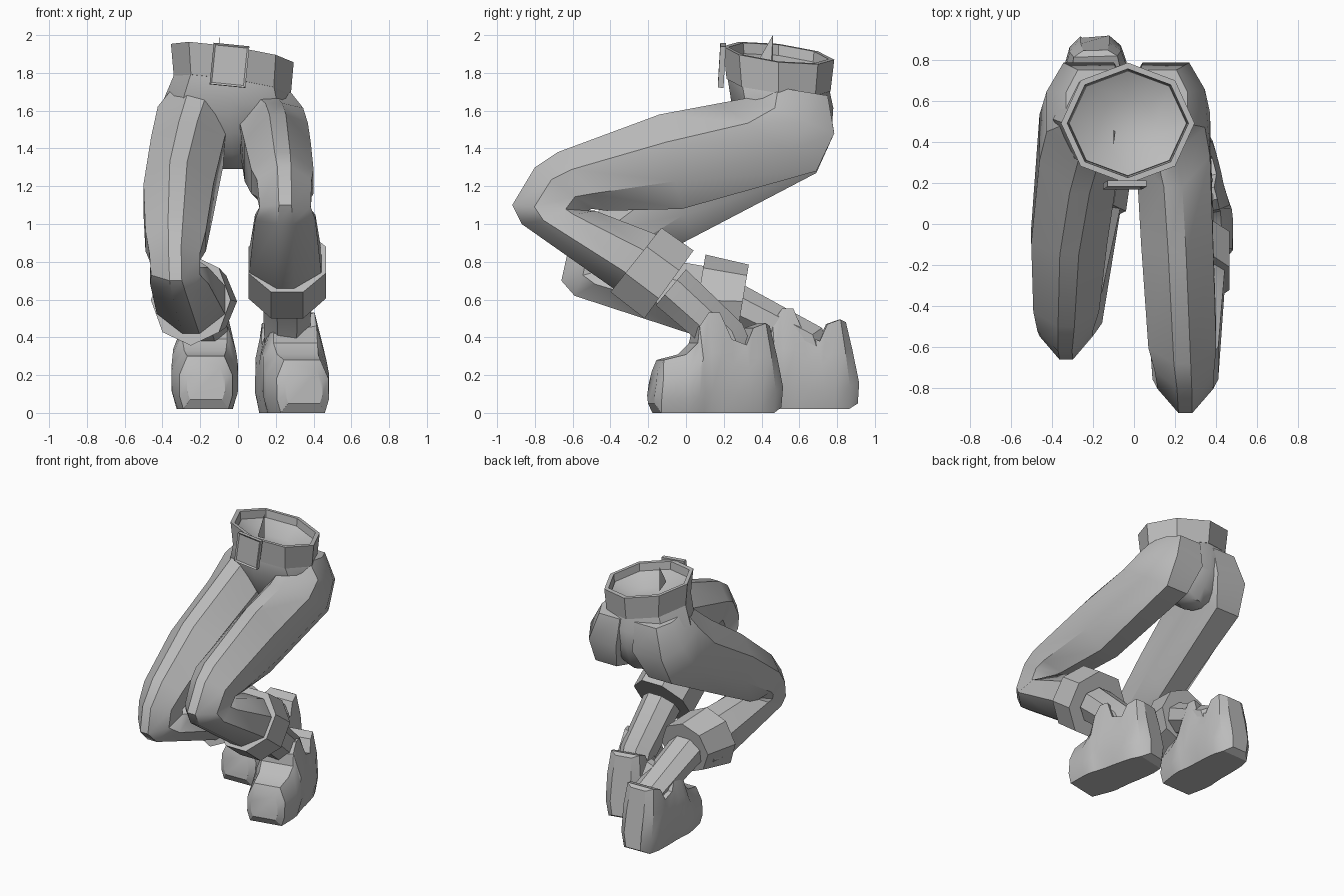
import bpy, bmesh, math
from mathutils import Vector, Matrix

cube = bpy.data.objects.get("Cube")
if cube:
    bpy.data.objects.remove(cube, do_unlink=True)

grey = bpy.data.materials.new("plain grey")
grey.use_nodes = True
grey.diffuse_color = (0.5, 0.5, 0.5, 1)
grey.node_tree.nodes["Principled BSDF"].inputs["Base Color"].default_value = (0.5, 0.5, 0.5, 1)


def finish(name, bm, angle=28):
    bmesh.ops.recalc_face_normals(bm, faces=bm.faces)
    mesh = bpy.data.meshes.new(name)
    bm.to_mesh(mesh)
    bm.free()
    mesh.materials.append(grey)
    obj = bpy.data.objects.new(name, mesh)
    bpy.context.collection.objects.link(obj)
    bpy.ops.object.select_all(action='DESELECT')
    obj.select_set(True)
    bpy.context.view_layer.objects.active = obj
    bpy.ops.object.shade_smooth_by_angle(angle=math.radians(angle))
    return obj


def loft(name, rings, closed=False, angle=28):
    """Skin a list of point rings; cap the ends unless it loops."""
    bm = bmesh.new()
    loops = [[bm.verts.new(p) for p in ring] for ring in rings]
    n = len(loops[0])
    pairs = list(zip(loops, loops[1:])) + ([(loops[-1], loops[0])] if closed else [])
    for a, b in pairs:
        for i in range(n):
            j = (i + 1) % n
            bm.faces.new((a[i], a[j], b[j], b[i]))
    if not closed:
        bm.faces.new(loops[0])
        bm.faces.new(loops[-1])
    return finish(name, bm, angle)


def limb_ring(x, w, outer, inner, seat=1.0, ridge=1.0, scale=1.0, roll=0.0):
    """Octagon from an outer to an inner (y, z) point; ridge and seat widen those two edges."""
    o, i = Vector((x, *outer)), Vector((x, *inner))
    mid, up = (o + i) / 2, (o - i) / 2 * scale
    k = 1 / math.cos(math.pi / 8)
    pts = []
    for s in range(8):
        t = math.pi / 8 + s * math.pi / 4 + roll
        height = math.sin(t)
        factor = ridge if height > .5 else seat if height < -.5 else 1
        pts.append(mid + Vector((w * scale * k * math.cos(t) * factor, 0, 0)) + up * k * height)
    return pts


# Trouser legs: x, half width, outer (y, z), inner (y, z) from hip over knee to cuff
left_leg = [
    (.12, .14, (.38, 1.74), (.75, 1.68), 1.5),
    (.155, .19, (.34, 1.67), (.785, 1.48), 1.45),
    (.19, .18, (.18, 1.64), (.69, 1.28), 1.2),
    (.21, .175, (-.14, 1.58), (-.02, 1.08)),
    (.235, .165, (-.68, 1.38), (-.42, 1.07)),
    (.245, .145, (-.8, 1.3), (-.5, 1.08)),
    (.25, .135, (-.92, 1.1), (-.52, 1.07)),
    (.25, .16, (-.87, 1.0), (-.48, 1.07)),
    (.25, .19, (-.4, .67), (-.17, .95)),
    (.26, .19, (-.24, .55), (0, .83)),
]
right_leg = [
    (-.18, .15, (.38, 1.76), (.75, 1.69), 1.5),
    (-.22, .205, (.31, 1.68), (.785, 1.48), 1.45),
    (-.265, .195, (.15, 1.54), (.69, 1.27), 1.2),
    (-.315, .185, (-.15, 1.33), (.04, .93)),
    (-.33, .16, (-.5, 1.04), (-.25, .78)),
    (-.335, .135, (-.62, .88), (-.28, .78)),
    (-.33, .13, (-.66, .7), (-.27, .8)),
    (-.31, .155, (-.59, .62), (-.22, .83)),
    (-.25, .18, (.02, .42), (.08, .78)),
    (-.22, .17, (.2, .41), (.26, .74)),
]
# Flared cuffs and the thin lower shins that run into the boots
left_cuff = [(.26, .205, (-.4, .64), (-.13, .98)), (.26, .205, (-.22, .5), (.04, .86))]
right_cuff = [(-.25, .195, (.025, .375), (.1, .82)), (-.2, .18, (.27, .41), (.33, .77))]
left_shin = [(.26, .13, (-.16, .57), (.0, .76)), (.26, .12, (.1, .35), (.3, .47)),
             (.25, .11, (.17, .2), (.38, .28))]
right_shin = [(-.2, .13, (.25, .46), (.3, .68)), (-.16, .12, (.55, .33), (.72, .45)),
              (-.16, .11, (.58, .2), (.78, .28))]

for side, leg, cuff, shin, roll in (("left", left_leg, left_cuff, left_shin, 0),
                                    ("right", right_leg, right_cuff, right_shin, math.pi / 8)):
    loft(side + "_trouser_leg", [limb_ring(*r, ridge=.6) for r in leg], angle=38)
    a, b = cuff
    loft(side + "_cuff", [limb_ring(*r, scale=s, roll=roll)
                          for r, s in ((a, .8), (a, 1), (b, 1), (b, .7))])
    loft(side + "_shin", [limb_ring(*r) for r in shin])


# Boots: sole y, top y, half width, bottom, top, top width fraction, sideways rise of the top
boot_stations = [
    (-.2, -.18, .1, .05, .22, .75, 0),
    (-.17, -.15, .14, 0, .28, .7, 0),
    (-.03, -.03, .17, 0, .31, .65, 0),
    (.03, .03, .175, 0, .37, .68, 0),
    (.06, .04, .17, 0, .44, .68, .03),
    (.1, .09, .165, 0, .49, .7, .06),
    (.16, .15, .16, 0, .49, .7, .06),
    (.22, .21, .16, 0, .39, .85, 0),
    (.31, .29, .155, 0, .36, .85, 0),
    (.37, .33, .15, 0, .45, .8, 0),
    (.45, .4, .125, 0, .475, .85, 0),
    (.5, .43, .07, .03, .46, .85, 0),
]


def boot(name, origin, turn):
    place = Matrix.Translation(origin) @ Matrix.Rotation(turn, 4, 'Z')
    rings = []
    for y0, y1, w, lo, hi, frac, rise in boot_stations:
        # the side bulges backwards low down, then leans in to the top
        half = [(.85, 0, .1), (1, .25, 0), (1, .65, .5), (frac, 1, 1)]
        outline = half + [(-u, v, s) for u, v, s in reversed(half)]
        rings.append([place @ Vector((u * w, y0 + (y1 - y0) * s, lo + (hi - lo) * v + rise * u * (v == 1)))
                      for u, v, s in outline])
    loft(name, rings, angle=32)


boot("left_boot", (.31, .01, 0), .2)
boot("right_boot", (-.175, .415, .02), .03)


# Waist frame: leans down towards the left hip and the back
def waist_ring(rx, ry, z, cx=-.03, cy=.49, lean=1.0):
    pts = []
    for s in range(8):
        t = s * math.pi / 4
        dx, dy = rx * math.cos(t), ry * math.sin(t)
        pts.append((cx + dx, cy + dy, z - lean * (.15 * dx + .12 * dy)))
    return pts


# Pelvis with a dished top
loft("pelvis", [
    waist_ring(.14, .13, 1.775),
    waist_ring(.285, .255, 1.85),
    waist_ring(.31, .27, 1.74),
    waist_ring(.355, .27, 1.63, -.04, .51, .5),
    waist_ring(.34, .23, 1.48, -.04, .54, 0),
    waist_ring(.24, .16, 1.37, -.03, .56, 0),
    waist_ring(.08, .08, 1.29, -.03, .58, 0),
], angle=40)

# Belt band
loft("belt", [
    waist_ring(.31, .275, 1.735),
    waist_ring(.325, .295, 1.905),
    waist_ring(.295, .265, 1.905),
    waist_ring(.28, .245, 1.735),
], closed=True)

# Buckle with a raised rim
bm = bmesh.new()
bmesh.ops.create_cube(bm, size=1)
bmesh.ops.scale(bm, vec=(.19, .03, .22), verts=bm.verts)
bm.normal_update()
front = min(bm.faces, key=lambda f: f.calc_center_median().y)
bmesh.ops.inset_region(bm, faces=[front], thickness=.015, depth=-.008)
turn = Matrix.Rotation(.1, 4, 'Y') @ Matrix.Rotation(-.06, 4, 'X')
bmesh.ops.transform(bm, matrix=Matrix.Translation((-.045, .19, 1.84)) @ turn, verts=bm.verts)
finish("buckle", bm)

# Small upright tab inside the waistband
bm = bmesh.new()
tab = [bm.verts.new(p) for p in ((-.1, .38, 1.86), (-.1, .46, 1.82), (-.1, .46, 2.0), (-.09, .45, 1.82))]
for tri in ((0, 1, 2), (0, 2, 3), (1, 3, 2), (0, 3, 1)):
    bm.faces.new([tab[i] for i in tri])
finish("waist_tab", bm)
